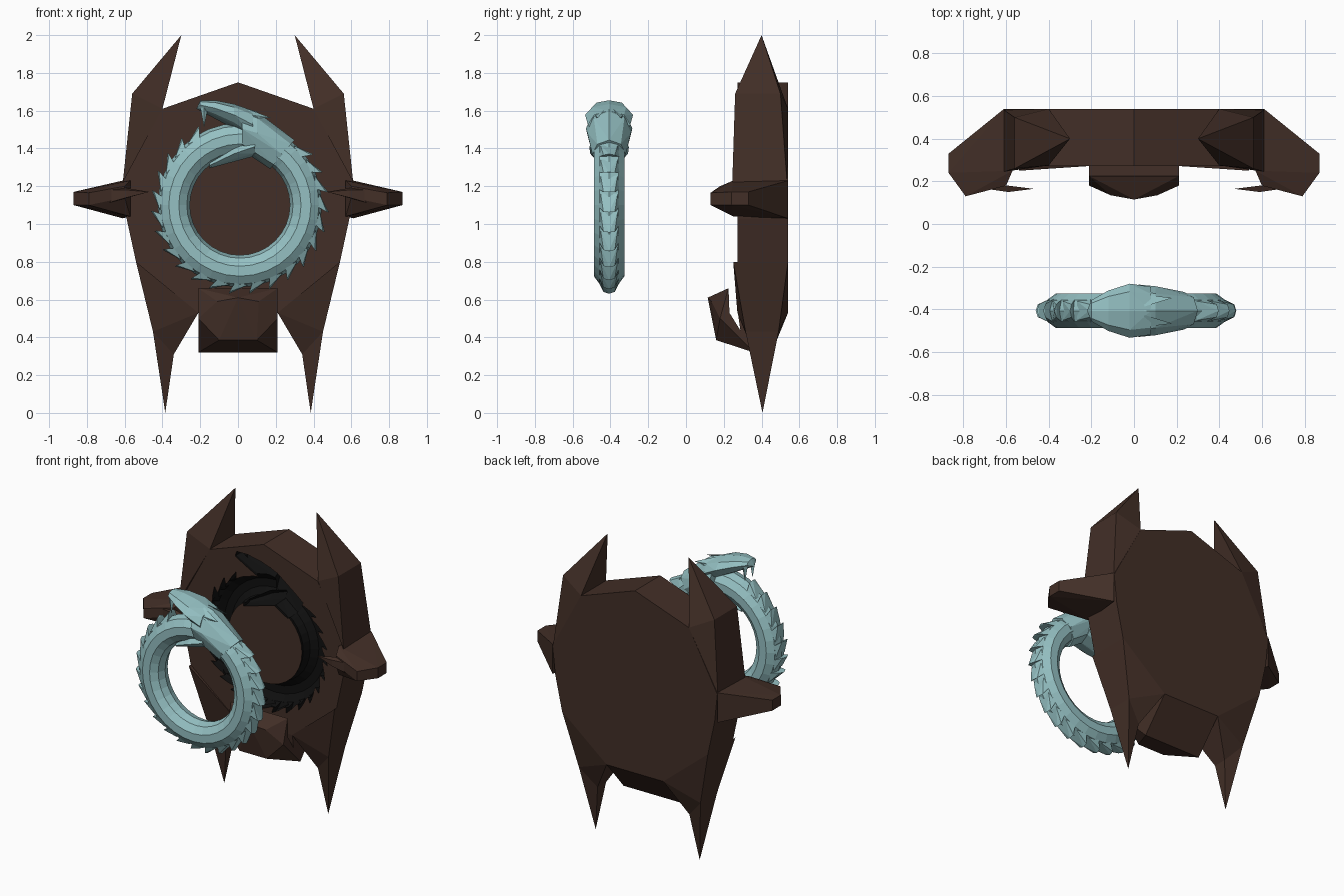
import bpy, bmesh, math

if "Cube" in bpy.data.objects:
    bpy.data.objects.remove(bpy.data.objects["Cube"])


def material(name, rgb):
    m = bpy.data.materials.new(name)
    m.diffuse_color = (*rgb, 1)
    m.use_nodes = True
    m.node_tree.nodes["Principled BSDF"].inputs["Base Color"].default_value = m.diffuse_color
    return m


BROWN = material("dark_brown", (0.055, 0.028, 0.020))
BLACK = material("black", (0.005, 0.005, 0.005))
TEAL = material("pale_teal", (0.30, 0.53, 0.545))


def finish(name, bm, mats, index=0):
    bmesh.ops.recalc_face_normals(bm, faces=bm.faces)
    for f in bm.faces:
        f.material_index = index
    me = bpy.data.meshes.new(name)
    bm.to_mesh(me)
    bm.free()
    for m in mats:
        me.materials.append(m)
    ob = bpy.data.objects.new(name, me)
    bpy.context.collection.objects.link(ob)
    return ob


def add_hull(bm, points):
    """Add the convex hull of the points to bm."""
    t = bmesh.new()
    for p in points:
        t.verts.new(p)
    r = bmesh.ops.convex_hull(t, input=t.verts[:])
    junk = {v for k in ("geom_interior", "geom_unused") for v in r[k]
            if isinstance(v, bmesh.types.BMVert)}
    if junk:
        bmesh.ops.delete(t, geom=list(junk), context='VERTS')
    bmesh.ops.dissolve_limit(t, angle_limit=0.02, verts=t.verts[:], edges=t.edges[:])
    me = bpy.data.meshes.new("tmp")
    t.to_mesh(me)
    t.free()
    bm.from_mesh(me)
    bpy.data.meshes.remove(me)


def span(x, z, y0, y1):
    return [(x, y0, z), (x, y1, z)]


def stack(x, y, z0, z1):
    return [(x, y, z0), (x, y, z1)]


def mirrored_part(name, hulls):
    """Hulls given for +x, built on both sides."""
    for side, s in (("right", 1), ("left", -1)):
        bm = bmesh.new()
        for pts in hulls:
            add_hull(bm, [(s * x, y, z) for x, y, z in pts])
        finish(side + "_" + name, bm, [BROWN])


# back plate: a flat polygon slab
half = [(0.40, 1.61), (0.61, 1.22), (0.59, 1.03), (0.54, 0.80), (0.21, 0.53)]
outline = [(0, 1.75)] + half + [(-x, z) for x, z in reversed(half)]
bm = bmesh.new()
add_hull(bm, [p for x, z in outline for p in span(x, z, 0.272, 0.54)])
plate = finish("back_plate", bm, [BROWN, BLACK])

# horns at the top corners
mirrored_part("horn", [
    span(0.40, 1.61, 0.275, 0.54) + span(0.56, 1.69, 0.26, 0.50)
    + span(0.61, 1.22, 0.245, 0.535) + [(0.30, 0.40, 2.0)]])

# pointed legs at the bottom corners
knee = span(0.45, 0.43, 0.315, 0.49) + span(0.34, 0.31, 0.36, 0.45)
mirrored_part("leg", [
    span(0.54, 0.80, 0.25, 0.54) + span(0.21, 0.53, 0.272, 0.54) + knee,
    knee + [(0.385, 0.405, 0.0)]])

# side claws that curl forward and inward
mirrored_part("claw", [
    stack(0.57, 0.25, 1.04, 1.23) + stack(0.61, 0.54, 1.03, 1.23)
    + stack(0.87, 0.33, 1.10, 1.17) + stack(0.87, 0.24, 1.10, 1.17)
    + stack(0.79, 0.13, 1.10, 1.165) + stack(0.72, 0.165, 1.10, 1.18)
    + stack(0.60, 0.18, 1.14, 1.20),
    stack(0.73, 0.17, 1.10, 1.18) + stack(0.59, 0.15, 1.14, 1.18)
    + stack(0.59, 0.18, 1.14, 1.19) + [(0.47, 0.165, 1.17)]])


# bottom hook, folded forward and up
def wide(x, y, z):
    return [(-x, y, z), (x, y, z)]


bm = bmesh.new()
add_hull(bm, wide(0.21, 0.54, 0.53) + wide(0.21, 0.272, 0.55)
         + wide(0.21, 0.36, 0.32) + wide(0.21, 0.29, 0.42))
add_hull(bm, wide(0.21, 0.36, 0.32) + wide(0.21, 0.29, 0.42) + wide(0.21, 0.18, 0.50)
         + wide(0.10, 0.16, 0.385) + wide(0.21, 0.23, 0.53))
add_hull(bm, wide(0.21, 0.18, 0.50) + wide(0.21, 0.23, 0.53) + wide(0.21, 0.225, 0.66)
         + wide(0.10, 0.16, 0.385) + wide(0.11, 0.135, 0.59) + [(0, 0.115, 0.61)])
finish("bottom_hook", bm, [BROWN])

# serpent ring biting its tail
CX, CZ, R, TUBE = 0.01, 1.10, 0.35, 0.085


def polar(a, r, y):
    return (CX + r * math.cos(a), y, CZ + r * math.sin(a))


def section(x, z0, z1, w, yc, n=8):
    """Upright elliptical section across the head."""
    return [(x, yc + w * math.cos(2 * math.pi * i / n),
             (z0 + z1) / 2 + (z1 - z0) / 2 * math.sin(2 * math.pi * i / n)) for i in range(n)]


def serpent(name, yc, mats, index):
    bm = bmesh.new()
    # body tube
    n, m = 32, 10
    rings = []
    for i in range(n):
        a = 2 * math.pi * i / n
        rings.append([bm.verts.new(polar(a, R + TUBE * math.cos(2 * math.pi * j / m),
                                         yc + TUBE * math.sin(2 * math.pi * j / m)))
                      for j in range(m)])
    for i in range(n):
        for j in range(m):
            p, q, k = rings[i], rings[(i + 1) % n], (j + 1) % m
            bm.faces.new((p[j], q[j], q[k], p[k]))
    # overlapping back scales, pointing towards the tail
    for i in range(22):
        a = math.radians(48 - i * 13.2)
        b = a - math.radians(13)
        pts = [polar(b, 0.472, yc)]
        for s in (-1, 1):
            pts += [polar(a, 0.425, yc + s * 0.045), polar(b, 0.462, yc + s * 0.03),
                    polar(b + 0.06, 0.41, yc + s * 0.055)]
        add_hull(bm, pts)
    # neck and back of the head
    neck = [polar(math.radians(50), R + 0.10 * math.cos(t), yc + 0.088 * math.sin(t))
            for t in (2 * math.pi * j / 8 for j in range(8))]
    add_hull(bm, neck + section(0.10, 1.37, 1.595, 0.115, yc)
             + section(0.02, 1.39, 1.62, 0.123, yc))
    # upper jaw
    add_hull(bm, section(0.08, 1.45, 1.60, 0.112, yc) + section(-0.02, 1.52, 1.635, 0.127, yc)
             + section(-0.12, 1.57, 1.655, 0.095, yc) + section(-0.20, 1.605, 1.655, 0.05, yc)
             + [(-0.22, yc, 1.61)])
    # lower jaw
    add_hull(bm, section(0.09, 1.36, 1.46, 0.105, yc) + section(-0.02, 1.335, 1.41, 0.10, yc)
             + section(-0.15, 1.295, 1.325, 0.045, yc))
    # fangs and crest spike
    for s in (-1, 1):
        y = yc + s * 0.04
        add_hull(bm, [(-0.20, y, 1.62), (-0.16, y, 1.61), (-0.18, y + s * 0.015, 1.615),
                      (-0.18, y, 1.51)])
        add_hull(bm, [(0.02, yc + s * 0.08, 1.585), (0.05, yc + s * 0.02, 1.61),
                      (0.08, yc + s * 0.07, 1.56), (0.18, yc + s * 0.06, 1.56)])
    return finish(name, bm, mats, index)


serpent("serpent_ring", -0.407, [TEAL], 0)

# black imprint of the serpent sunk into the plate
cutter = serpent("imprint_cutter", 0.298, [BROWN, BLACK], 1)
cutter.hide_render = True
cutter.display_type = 'WIRE'
mod = plate.modifiers.new("imprint", 'BOOLEAN')
mod.operation = 'DIFFERENCE'
mod.solver = 'EXACT'
mod.use_self = True
mod.object = cutter
